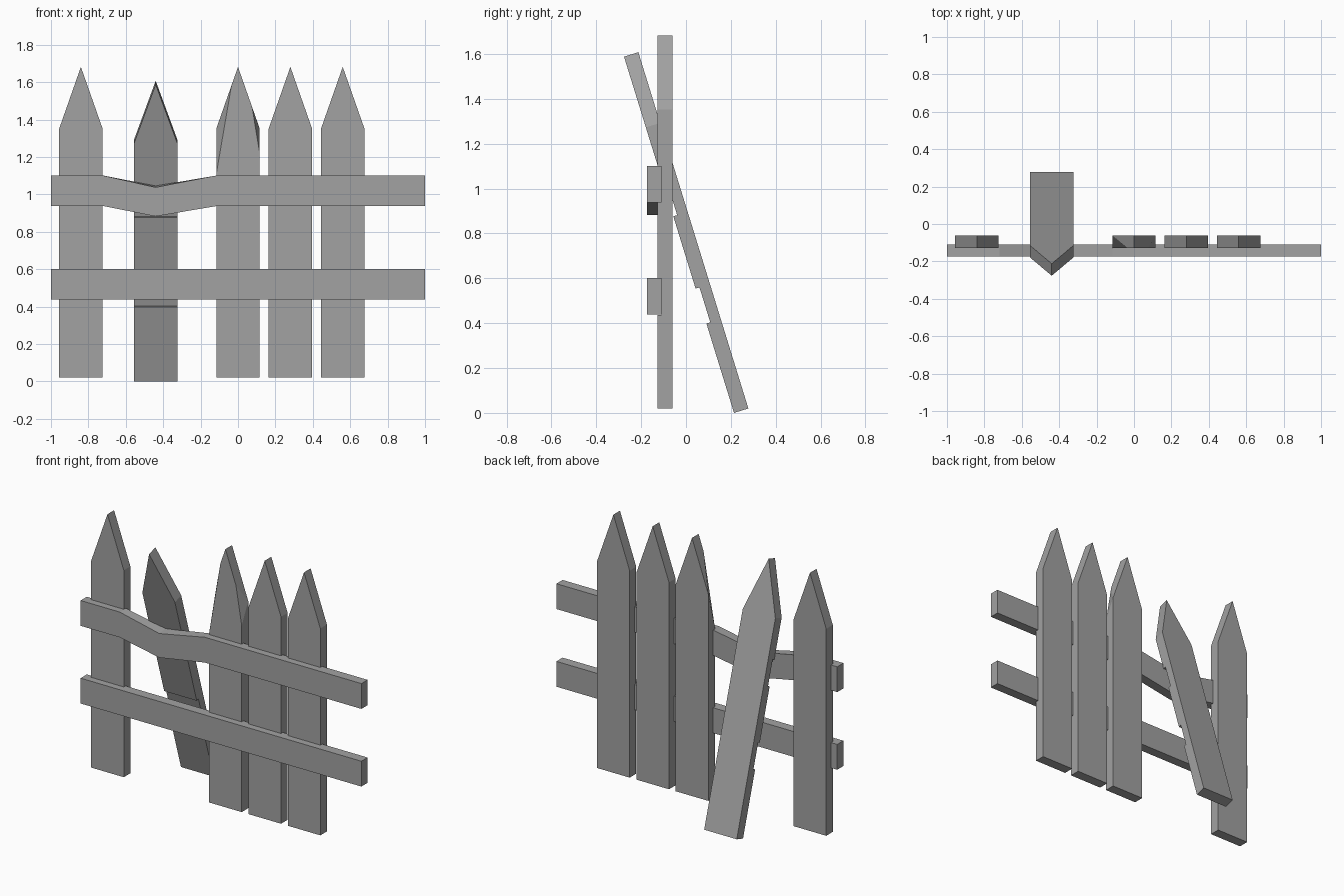
import bpy, bmesh, math
from mathutils import Vector, Matrix

if "Cube" in bpy.data.objects:
    bpy.data.objects.remove(bpy.data.objects["Cube"])

W, T, H, SH = 0.232, 0.067, 1.662, 1.332   # picket width, thickness, height, shoulder
NOTCH = 0.018

# Dark grey wood
GREY = bpy.data.materials.new("dark_grey")
GREY.diffuse_color = (0.36, 0.36, 0.36, 1)
GREY.use_nodes = True
GREY.node_tree.nodes["Principled BSDF"].inputs["Base Color"].default_value = GREY.diffuse_color


def finish(bm, name, matrix=None):
    bmesh.ops.recalc_face_normals(bm, faces=bm.faces[:])
    me = bpy.data.meshes.new(name)
    bm.to_mesh(me)
    bm.free()
    me.materials.append(GREY)
    ob = bpy.data.objects.new(name, me)
    bpy.context.collection.objects.link(ob)
    if matrix:
        ob.matrix_world = matrix


def extrude(points, offset):
    bm = bmesh.new()
    face = bm.faces.new([bm.verts.new(p) for p in points])
    res = bmesh.ops.extrude_face_region(bm, geom=[face], use_keep_orig=True)
    verts = [g for g in res["geom"] if isinstance(g, bmesh.types.BMVert)]
    bmesh.ops.translate(bm, verts=verts, vec=offset)
    return bm


def slice_off(bm, a, b, c):
    """Cut away the side of plane abc that faces away from the picket's middle."""
    a, b, c = Vector(a), Vector(b), Vector(c)
    no = (b - a).cross(c - a).normalized()
    if no.dot(Vector((0, T / 2, 0.7)) - a) > 0:
        no = -no
    res = bmesh.ops.bisect_plane(bm, geom=bm.verts[:] + bm.edges[:] + bm.faces[:],
                                 dist=1e-5, plane_co=a, plane_no=no, clear_outer=True)
    edges = [g for g in res["geom_cut"] if isinstance(g, bmesh.types.BMEdge)]
    bmesh.ops.holes_fill(bm, edges=edges, sides=0)


def picket(name, matrix, chipped=False):
    # Side profile with two rail notches, front at y = 0
    side = [(0, 0), (T, 0), (T, H), (0, H)]
    for top in (1.08, 0.58):
        side += [(0, top), (NOTCH, top), (NOTCH, top - 0.163), (0, top - 0.163)]
    bm = extrude([(-W / 2, y, z) for y, z in side], (W, 0, 0))
    # Pointed top
    for s in (-1, 1):
        slice_off(bm, (0, 0, H), (0, T, H), (s * W / 2, 0, SH))
    # Broken front corners
    if chipped:
        slice_off(bm, (-W / 2, T - 0.001, SH), (-0.035, 0, 1.562), (-W / 2, 0, 1.09))
        slice_off(bm, (W / 2, T - 0.001, SH), (0.075, 0, 1.449), (W / 2, 0, 1.20))
    finish(bm, name, matrix)


# Upright pickets
for i, x in enumerate((-0.84, 0.0, 0.28, 0.56)):
    picket(f"picket_{i + 1}", Matrix.Translation((x, -0.128, 0.02)), chipped=(x == 0.0))

# Loose leaning picket
picket("leaning_picket", Matrix.Translation((-0.44, 0.214, 0))
       @ Matrix.Rotation(math.radians(17.16), 4, 'X'))


def rail(name, path):
    y, depth, height = -0.173, 0.063, 0.163
    pts = [(x, y, z) for x, z in path] + [(x, y, z + height) for x, z in reversed(path)]
    bm = extrude(pts, (0, depth, 0))
    # The dent's front top edge is worn slightly lower
    for v in bm.verts:
        if abs(v.co.x + 0.44) < 1e-4 and v.co.z > 1 and v.co.y < y + 0.01:
            v.co.z -= 0.008
    bmesh.ops.triangulate(bm, faces=[f for f in bm.faces if len(f.verts) > 4])
    finish(bm, name)


# Lower straight rail, and upper rail dented where the picket came loose
rail("lower_rail", [(-1, 0.438), (1, 0.438)])
rail("upper_rail", [(-1, 0.938), (-0.72, 0.938), (-0.44, 0.883), (-0.115, 0.938), (1, 0.938)])
